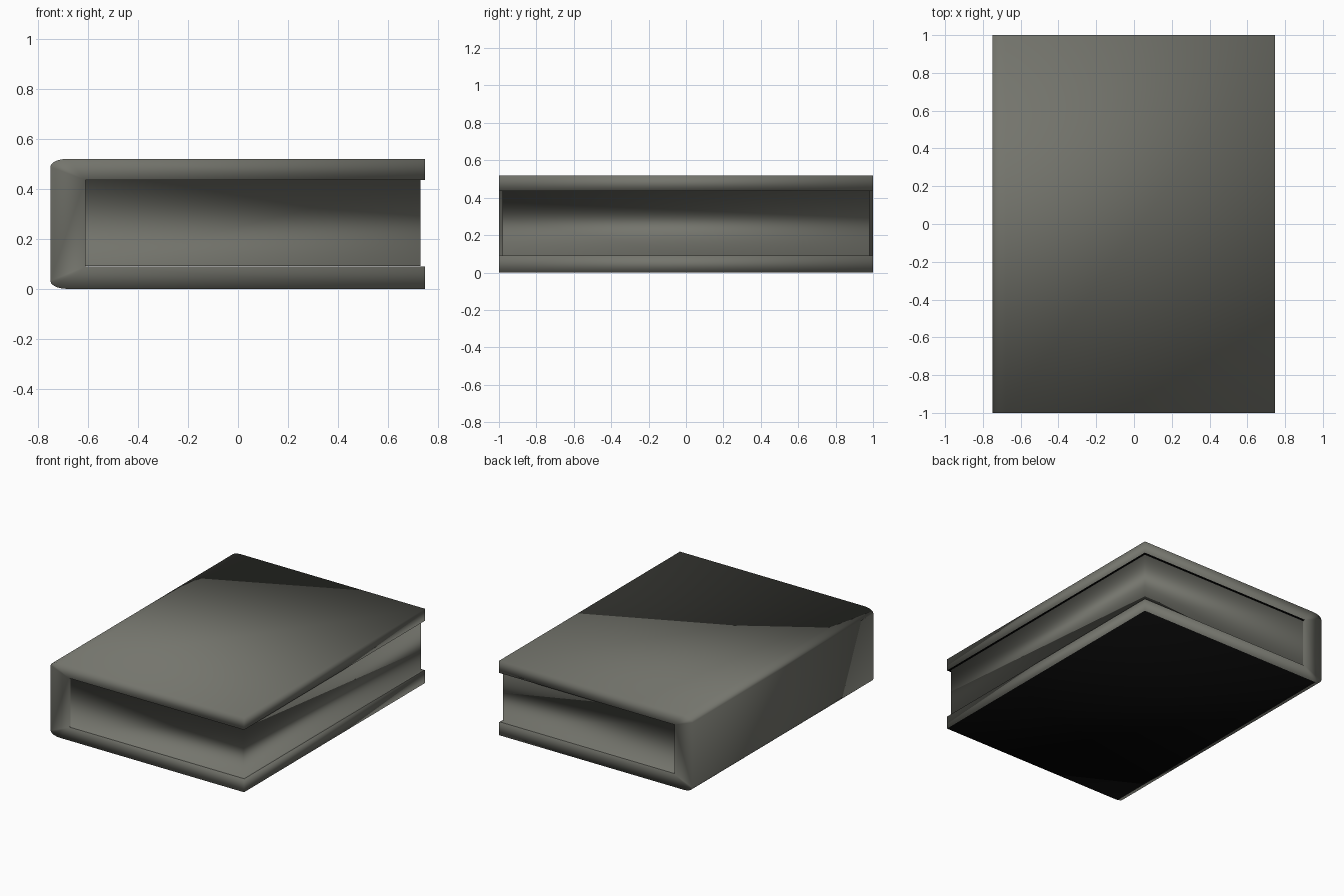
import bpy, bmesh, math

if "Cube" in bpy.data.objects:
    bpy.data.objects.remove(bpy.data.objects["Cube"])


def material(name, col):
    m = bpy.data.materials.new(name)
    m.diffuse_color = (*col, 1)
    m.use_nodes = True
    m.node_tree.nodes["Principled BSDF"].inputs["Base Color"].default_value = m.diffuse_color
    return m


mats = [material("warm_grey", (0.175, 0.177, 0.152)),
        material("black", (0.002, 0.002, 0.002))]

H, Y = 0.52, 1.0            # total height, half depth
LO, HI = 0.09, 0.436        # inner faces of the two boards
XS, XR = -0.61, 0.747       # inside of the spine, open edge


def finish(name, bm):
    # faces pointing straight down are black
    bm.normal_update()
    for f in bm.faces:
        f.smooth = True
        f.material_index = 1 if f.normal.z < -0.99 else 0
    me = bpy.data.meshes.new(name)
    bm.to_mesh(me)
    bm.free()
    for m in mats:
        me.materials.append(m)
    ob = bpy.data.objects.new(name, me)
    bpy.context.collection.objects.link(ob)
    return ob


# Cover: a C-shaped section of paired outer and inner points, swept along y
def corner(zc, a0, a1, n=5):
    rx, rz = 0.07, 0.032
    pts = []
    for k in range(n + 1):
        a = math.radians(a0 + (a1 - a0) * k / n)
        pts.append((-0.75 + rx + rx * math.cos(a), zc + rz * math.sin(a)))
    return pts


low = corner(0.032, 270, 180)
high = corner(H - 0.032, 180, 90)
pairs = [((XR, 0), (XR, LO))]
pairs += [(p, (XS, LO)) for p in low]
pairs += [(p, (XS, HI)) for p in high]
pairs += [((XR, H), (XR, HI))]

bm = bmesh.new()
cache = {}


def vert(p, y):
    key = (p, y)
    if key not in cache:
        cache[key] = bm.verts.new((p[0], y, p[1]))
    return cache[key]


def face(*vs):
    u = list(dict.fromkeys(vs))
    if len(u) > 2:
        bm.faces.new(u)


for (o1, i1), (o2, i2) in zip(pairs, pairs[1:]):
    face(vert(o1, -Y), vert(o2, -Y), vert(o2, Y), vert(o1, Y))      # outside
    face(vert(i1, -Y), vert(i1, Y), vert(i2, Y), vert(i2, -Y))      # inside
    for y in (-Y, Y):                                               # end caps
        face(vert(o1, y), vert(o2, y), vert(i2, y), vert(i1, y))
for o, i in (pairs[0], pairs[-1]):                                  # open edges
    face(vert(o, -Y), vert(o, Y), vert(i, Y), vert(i, -Y))
bmesh.ops.recalc_face_normals(bm, faces=bm.faces)
finish("cover", bm)

# Pages: recessed wall with narrow lips, swept around the three open sides
bm = bmesh.new()
path = [((XS - 0.005, -0.98), (0, -1)), ((0.73, -0.98), (1, -1)),
        ((0.73, 0.98), (1, 1)), ((XS - 0.005, 0.98), (0, 1))]
section = [(0.014, LO + 0.001), (0, LO + 0.001), (0, HI - 0.001), (0.014, HI - 0.001)]
grid = [[bm.verts.new((x + dx * o, y + dy * o, z)) for o, z in section]
        for (x, y), (dx, dy) in path]
for a, b in zip(grid, grid[1:]):
    for j in range(3):
        bm.faces.new((a[j], b[j], b[j + 1], a[j + 1]))
finish("pages", bm)
